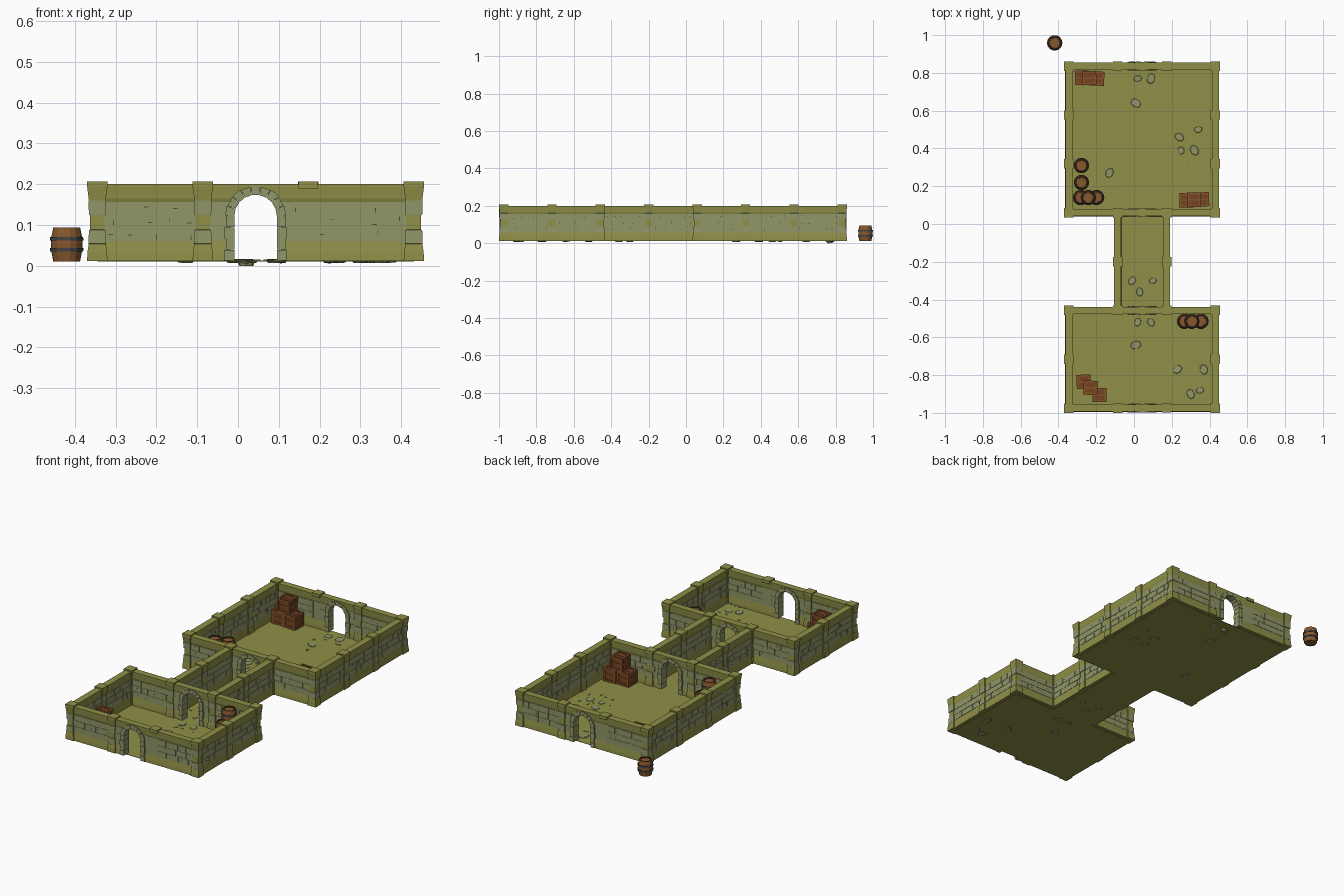
import bpy, bmesh, math, random
from mathutils import Matrix, Vector

if "Cube" in bpy.data.objects:
    bpy.data.objects.remove(bpy.data.objects["Cube"])

random.seed(7)

def material(name, rgb):
    lin = [((c / 255 + 0.055) / 1.055) ** 2.4 for c in rgb]
    m = bpy.data.materials.new(name)
    m.diffuse_color = (*lin, 1)
    m.use_nodes = True
    m.node_tree.nodes["Principled BSDF"].inputs["Base Color"].default_value = m.diffuse_color
    return m

MATS = [material("olive trim", (143, 143, 72)), material("grey green stone", (145, 151, 106)),
        material("dark crack", (78, 80, 48)), material("barrel wood", (134, 88, 46)),
        material("dark iron", (66, 66, 70)), material("dark wood", (74, 50, 30)),
        material("crate plank", (116, 66, 32)), material("crate frame", (134, 80, 42))]
OLIVE, STONE, CRACK, WOOD, IRON, DARK, PLANK, FRAME = range(8)

class Part:
    def __init__(self):
        self.bm = bmesh.new()

    def box(self, centre, size, mat, frame=Matrix()):
        m = frame @ Matrix.Translation(centre) @ Matrix.Diagonal((*size, 1))
        vs = bmesh.ops.create_cube(self.bm, size=1, matrix=m)["verts"]
        for f in {f for v in vs for f in v.link_faces}:
            f.material_index = mat

    def loft(self, rings, mats):
        # rings of equal length are bridged; mats(band, face) picks the colour
        vs = [[self.bm.verts.new(p) for p in r] for r in rings]
        n = len(rings[0])
        for i in range(len(vs) - 1):
            for k in range(n):
                q = [vs[i][k], vs[i][(k + 1) % n], vs[i + 1][(k + 1) % n], vs[i + 1][k]]
                f = self.bm.faces.new(q)
                f.material_index = mats(i, f)
        for i, r in ((0, vs[0][::-1]), (len(vs) - 2, vs[-1])):
            f = self.bm.faces.new(r)
            f.material_index = mats(i, f)

    def lathe(self, at, rings, n, phase=0, frame=Matrix()):
        # rings: (z, radius, colour of the band above)
        pts = [[frame @ Vector((at[0] + r * math.cos(phase + k * math.tau / n),
                                at[1] + r * math.sin(phase + k * math.tau / n), at[2] + z))
                for k in range(n)] for z, r, _ in rings]
        self.loft(pts, lambda i, f: rings[i][2])

    def finish(self, name):
        bmesh.ops.dissolve_degenerate(self.bm, dist=1e-6, edges=self.bm.edges[:])
        bmesh.ops.recalc_face_normals(self.bm, faces=self.bm.faces[:])
        me = bpy.data.meshes.new(name)
        self.bm.to_mesh(me)
        self.bm.free()
        for m in MATS:
            me.materials.append(m)
        ob = bpy.data.objects.new(name, me)
        bpy.context.collection.objects.link(ob)

# Tile grid
X0, Y0, G = -0.345, -0.975, 0.2587
def grid(i, j):
    return Vector((X0 + i * G, Y0 + j * G, 0))

BASE, SPRING, R_IN, R_OUT, R_CUT = 0.012, 0.122, 0.052, 0.075, 0.062
PROFILE = [(BASE, .019), (.03, .018), (.059, .014), (.157, .014), (.165, .0165), (.194, .0185), (.2, .0185)]

def width(z):
    for (z0, w0), (z1, w1) in zip(PROFILE, PROFILE[1:]):
        if z <= z1:
            return w0 + (w1 - w0) * max(0, z - z0) / (z1 - z0)
    return PROFILE[-1][1]

def wall(part, a, b, arch):
    d = b - a
    frame = Matrix.Translation((a + b) / 2) @ Matrix.Rotation(math.atan2(d.y, d.x), 4, 'Z')
    h = G / 2
    # wall body: slices along the length, raised over the doorway
    cuts = [(-h, 0), (h, 0)]
    if arch:
        over = [(-R_CUT * math.cos(t * math.pi / 10), SPRING + R_CUT * math.sin(t * math.pi / 10)) for t in range(11)]
        cuts = [(-h, 0), (-R_CUT, 0)] + over + [(R_CUT, 0), (h, 0)]
    rings = []
    for x, low in cuts:
        zs = [max(z, low) for z, _ in PROFILE]
        ring = [(x, -width(z), z) for z in zs] + [(x, width(z), z) for z in reversed(zs)]
        rings.append([frame @ Vector(p) for p in ring])
    part.loft(rings, lambda i, f: STONE if .0585 < f.calc_center_median().z < .1575 else OLIVE)
    # shallow bricks and cracks on both sides
    for s in (-1, 1):
        for row in range(3):
            z, x = .0765 + row * .032, -h + .021
            while x < h - .03:
                w = min(random.uniform(.035, .075), h - .021 - x)
                c = x + w / 2
                if not arch or abs(c) > R_OUT + w / 2 - .004:
                    part.box((c, s * .014, z), (w - .0025, .0035, .0298), STONE, frame)
                    if random.random() < .6:
                        tall = random.random() < .5
                        part.box((c + random.uniform(-.3, .3) * w, s * .0152, z + random.uniform(-.008, .008)),
                                 (.0022 if tall else .011, .0016, .011 if tall else .0022), CRACK, frame)
                x += w
    if arch:
        # wedge stones of the arch and stacked jamb stones
        n = 9
        for k in range(n):
            a0, a1 = (math.pi * (k + e) / n for e in (.03, .97))
            r1, y = R_OUT - (k % 2) * .002, .022 + (k % 2) * .0015
            rings = [[frame @ Vector((r * math.cos(t), yy, SPRING + r * math.sin(t)))
                      for r, t in ((R_IN, a0), (r1, a0), (r1, a1), (R_IN, a1))] for yy in (-y, y)]
            part.loft(rings, lambda i, f: STONE)
        for s in (-1, 1):
            for k in range(4):
                w, hz = .025 - (k % 2) * .004, (SPRING - BASE) / 4
                part.box((s * (R_IN + w / 2), 0, BASE + hz * (k + .5)),
                         (w, .046 - (k % 2) * .003, hz - .001), STONE, frame)

def pillar(part, p, cap_only=False):
    q = math.sqrt(2)
    cap = [(.16, .0205, OLIVE), (.172, .022, OLIVE), (.195, .025, OLIVE), (.207, .025, OLIVE)]
    body = [(BASE, .025, OLIVE), (.034, .024, OLIVE), (.054, .021, OLIVE), (.0545, .0215, STONE),
            (.088, .0205, STONE), (.0885, .0175, OLIVE), (.124, .0175, OLIVE), (.1245, .0205, STONE),
            (.1595, .0215, STONE)]
    rings = [(.19, .024, OLIVE), (.207, .024, OLIVE)] if cap_only else body + cap
    part.lathe(p, [(z, r * q, m) for z, r, m in rings], 4, math.pi / 4)

# Walls and pillars of the two rooms and the corridor
def room(name, j0, j1):
    walls, posts = Part(), Part()
    for j in (j0, j1):
        for i in range(3):
            wall(walls, grid(i, j), grid(i + 1, j), i == 1)
        for i in range(4):
            pillar(posts, grid(i, j), (i, j) in ((2, 0), (1, 7)))
    for i in (0, 3):
        for j in range(j0, j1):
            wall(walls, grid(i, j), grid(i, j + 1), False)
            if j > j0:
                pillar(posts, grid(i, j))
    walls.finish(name + "_walls")
    posts.finish(name + "_pillars")

room("front_room", 0, 2)
room("back_room", 4, 7)
walls, posts = Part(), Part()
for i in (1, 2):
    for j in (2, 3):
        wall(walls, grid(i, j), grid(i, j + 1), False)
    pillar(posts, grid(i, 3))
walls.finish("corridor_walls")
posts.finish("corridor_pillars")

# Floors
for name, a, b in (("front_room", (0, 0), (3, 2)), ("corridor", (1, 2), (2, 4)), ("back_room", (0, 4), (3, 7))):
    p, lo, hi = Part(), grid(*a), grid(*b)
    p.box(((lo.x + hi.x) / 2, (lo.y + hi.y) / 2, .0115), (hi.x - lo.x, hi.y - lo.y, .002), OLIVE)
    p.finish(name + "_floor")

# Loose paving stones set into the floor
stones = Part()
spots = [(.02, .77), (.09, .77), (.01, .64), (.24, .46), (.34, .5), (.25, .39), (.32, .39), (-.13, .27),
         (.02, -.52), (.09, -.52), (.01, -.64), (.23, -.77), (.37, -.77), (.3, -.9), (.35, -.88),
         (-.01, -.3), (.1, -.3), (.03, -.36)]
for k, (x, y) in enumerate(spots):
    r = random.uniform(.02, .03)
    f = (Matrix.Translation((x, y, .0125)) @ Matrix.Rotation(random.uniform(0, 6), 4, 'Z')
         @ Matrix.Rotation(random.uniform(-.1, .1), 4, 'X') @ Matrix.Diagonal((1, .75, 1, 1)))
    stones.lathe((0, 0, 0), [(-.0125 if k == 0 else -.005, r * .8, STONE), (.001, r, STONE), (.003, r * .9, STONE)], 7, 0, f)
    for _ in range(2):
        turn = Matrix.Translation((x + random.uniform(-.05, .05), y - random.uniform(.04, .08), .013)) \
            @ Matrix.Rotation(random.uniform(0, 3), 4, 'Z')
        stones.box((0, 0, 0), (.014, .006, .005), STONE, turn)
stones.finish("paving_stones")

# Barrels: staves, two iron hoops, dark rim and recessed lid
def barrel(name, x, y, z):
    p = Part()
    p.lathe((x, y, z), [(0, .033, WOOD), (.024, .0375, IRON), (.0241, .0405, IRON), (.033, .041, IRON),
                        (.0331, .0385, WOOD), (.042, .039, WOOD), (.051, .0385, IRON), (.0511, .041, IRON),
                        (.060, .0405, IRON), (.0601, .0375, WOOD), (.083, .033, DARK), (.083, .026, DARK),
                        (.078, .0255, WOOD), (.078, .004, WOOD)], 14)
    p.finish(name)

LOW, HIGH = .011, .094
for k, (x, y, z) in enumerate([(-.42, .959, LOW), (-.278, .31, LOW), (-.278, .22, LOW), (-.283, .14, LOW),
                               (-.198, .14, LOW), (-.242, .14, HIGH), (.268, -.515, LOW), (.355, -.515, LOW),
                               (.306, -.515, HIGH)]):
    barrel(f"barrel_{k + 1}", x, y, z)

# Crates: planked core inside a frame of twelve bars
def crate(name, x, y, z, turn):
    p, s, b = Part(), .075, .011
    f = Matrix.Translation((x, y, z + s / 2)) @ Matrix.Rotation(turn, 4, 'Z')
    p.box((0, 0, 0), (s - .008,) * 3, PLANK, f)
    e = (s - b) / 2
    for u in (-e, e):
        for v in (-e, e):
            p.box((0, u, v), (s - 2 * b, b, b), FRAME, f)
            p.box((u, 0, v), (b, s - 2 * b, b), FRAME, f)
            p.box((u, v, 0), (b, b, s), FRAME, f)
    for u in (-.0375, .0375):
        p.box((0, u * .92, 0), (s - 2 * b, .004, .009), FRAME, f)
        p.box((u * .92, 0, 0), (.004, s - 2 * b, .009), FRAME, f)
    p.box((0, 0, .034), (s - 2 * b, .009, .004), FRAME, f)
    p.finish(name)

TOP = BASE + .075
for k, c in enumerate([(-.275, .775, BASE, .04), (-.195, .77, BASE, -.05), (-.237, .773, TOP, .03),
                       (.278, .125, BASE, -.03), (.36, .13, BASE, .05), (.318, .128, TOP, 0),
                       (-.267, -.835, BASE, .05), (-.182, -.905, BASE, 0), (-.23, -.867, TOP, -.06)]):
    crate(f"crate_{k + 1}", *c)
